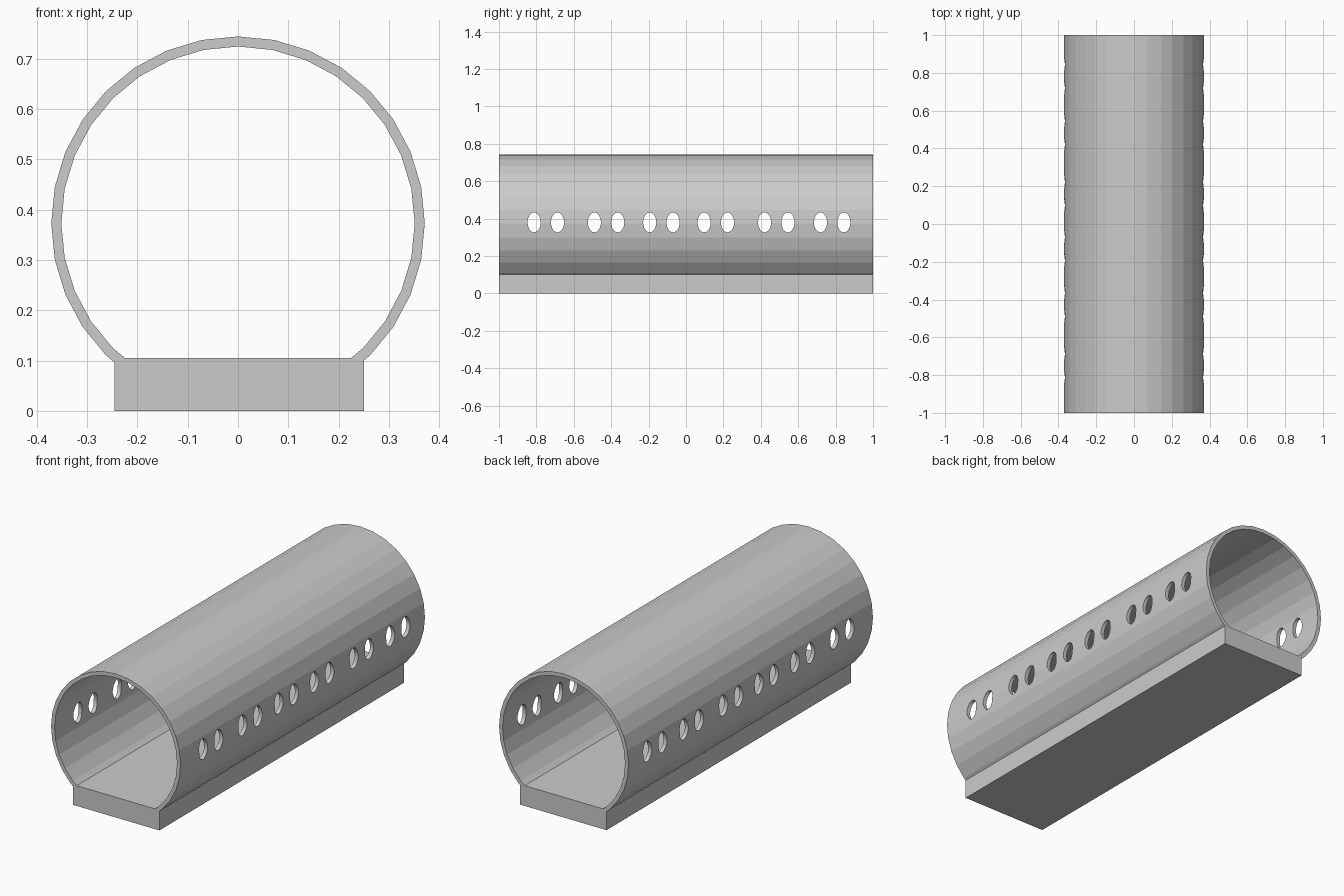
import bpy, bmesh, math

if "Cube" in bpy.data.objects:
    bpy.data.objects.remove(bpy.data.objects["Cube"])

HALF = 1.0            # half length along y
CZ, R_OUT, R_IN = 0.373, 0.371, 0.351
SIDES = 32

grey = bpy.data.materials.new("plain grey")
grey.diffuse_color = (0.6, 0.6, 0.6, 1)
grey.use_nodes = True
grey.node_tree.nodes["Principled BSDF"].inputs["Base Color"].default_value = grey.diffuse_color


def make_object(name, bm):
    bmesh.ops.recalc_face_normals(bm, faces=bm.faces)
    mesh = bpy.data.meshes.new(name)
    bm.to_mesh(mesh)
    bm.free()
    mesh.materials.append(grey)
    obj = bpy.data.objects.new(name, mesh)
    bpy.context.collection.objects.link(obj)
    return obj


def ring(bm, radius, y):
    angles = [2 * math.pi * i / SIDES for i in range(SIDES)]
    return [bm.verts.new((radius * math.cos(a), y, CZ + radius * math.sin(a))) for a in angles]


# Hollow faceted tube: four rings bridged into a closed wall
bm = bmesh.new()
rings = [ring(bm, R_OUT, -HALF), ring(bm, R_OUT, HALF), ring(bm, R_IN, HALF), ring(bm, R_IN, -HALF)]
for k in range(4):
    a, b = rings[k], rings[(k + 1) % 4]
    for i in range(SIDES):
        j = (i + 1) % SIDES
        bm.faces.new((a[i], a[j], b[j], b[i]))
tube = make_object("tube", bm)

# Oval cutters running across the tube, in pairs
bm = bmesh.new()
for first in (-0.812, -0.49, -0.194, 0.097, 0.42, 0.719):
    for y in (first, first + 0.125):
        loops = []
        for x in (-0.5, 0.5):
            loops.append([bm.verts.new((x, y + 0.035 * math.cos(t), 0.38 + 0.053 * math.sin(t)))
                          for t in (2 * math.pi * i / 32 for i in range(32))])
        a, b = loops
        for i in range(32):
            j = (i + 1) % 32
            bm.faces.new((a[i], a[j], b[j], b[i]))
        bm.faces.new(a)
        bm.faces.new(b)
cutter = make_object("hole_cutter", bm)
cutter.hide_render = True
cutter.hide_viewport = True
cutter.display_type = 'WIRE'

cut = tube.modifiers.new("side holes", 'BOOLEAN')
cut.operation = 'DIFFERENCE'
cut.solver = 'EXACT'
cut.object = cutter

# Flat floor block under the tube, filling its bottom
bm = bmesh.new()
bmesh.ops.create_cube(bm, size=1)
for v in bm.verts:
    v.co.x = 0.25 if v.co.x > 0 else -0.245
    v.co.y = math.copysign(HALF, v.co.y)
    v.co.z = 0.105 if v.co.z > 0 else 0
make_object("floor_block", bm)
